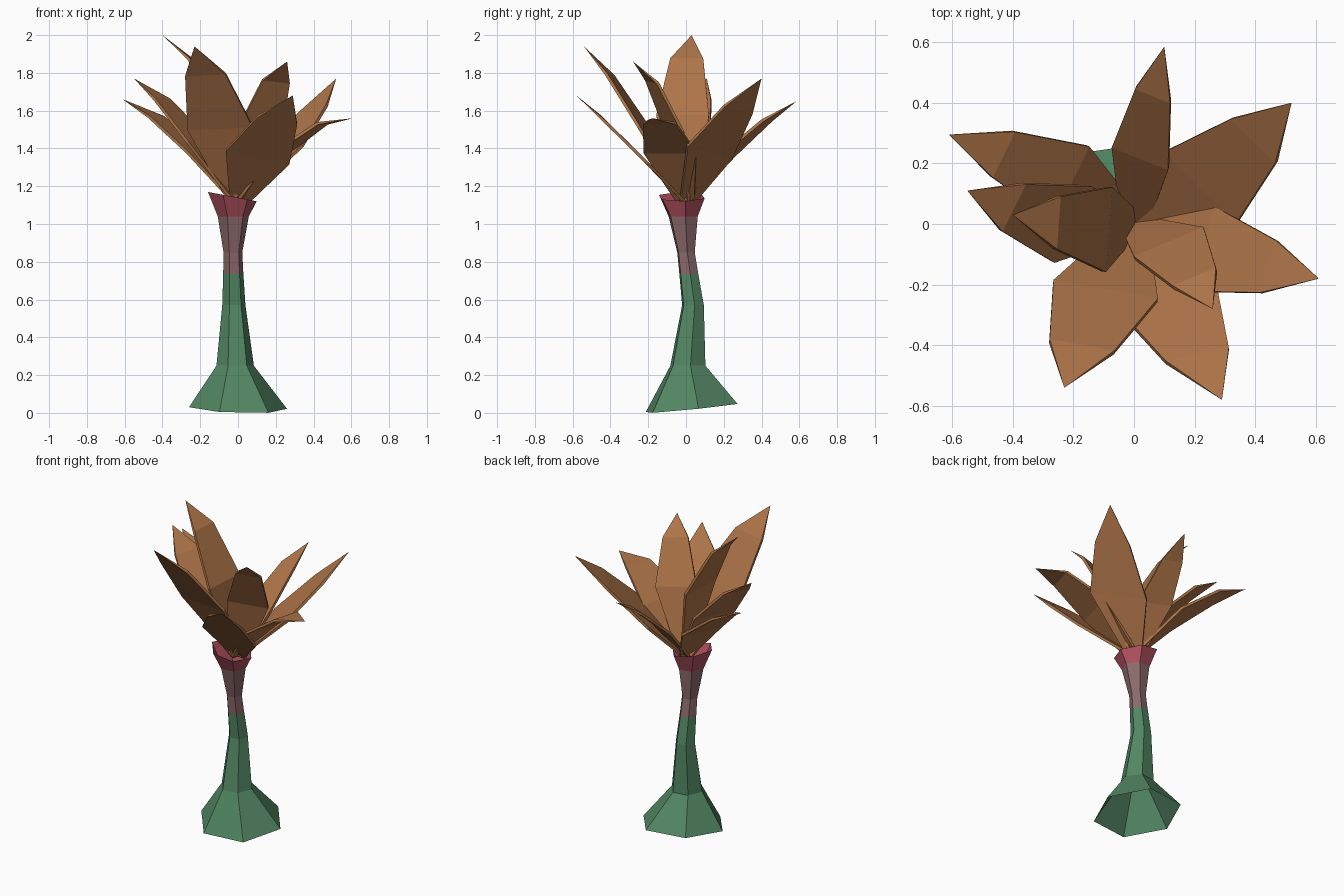
import bpy, math
from mathutils import Vector, Matrix

if "Cube" in bpy.data.objects:
    bpy.data.objects.remove(bpy.data.objects["Cube"])

def material(name, rgb):
    m = bpy.data.materials.new(name)
    m.diffuse_color = (*rgb, 1)
    m.use_nodes = True
    m.node_tree.nodes["Principled BSDF"].inputs["Base Color"].default_value = m.diffuse_color
    return m

green = material("leaf green", (0.085, 0.24, 0.125))
mauve = material("dusty mauve", (0.26, 0.14, 0.15))
pink = material("deep pink", (0.43, 0.08, 0.115))
brown = material("warm brown", (0.42, 0.175, 0.065))

def build(name, verts, faces, mats):
    me = bpy.data.meshes.new(name)
    me.from_pydata(verts, [], faces)
    me.flip_normals()
    for m in mats:
        me.materials.append(m)
    ob = bpy.data.objects.new(name, me)
    bpy.context.collection.objects.link(ob)
    return ob

# Stem: hexagonal rings (z, centre x, centre y, radius, slope x, slope y), open at both ends
SIDES = 6
rings = [(0.026, 0.0, 0.03, 0.262, -0.03, 0.1), (0.25, -0.015, 0.01, 0.1, 0, 0),
         (0.57, -0.022, 0.037, 0.062, 0, 0), (0.735, -0.025, 0.015, 0.054, 0, 0),
         (0.85, -0.027, 0.0, 0.05, 0, 0), (1.04, -0.025, -0.015, 0.083, 0, 0),
         (1.145, -0.03, -0.022, 0.13, -0.19, 0)]
verts = []
for z, cx, cy, r, sx, sy in rings:
    for i in range(SIDES):
        a = math.radians(8 + 60 * i)
        dx, dy = r * math.cos(a), r * math.sin(a)
        verts.append((cx + dx, cy + dy, z + sx * dx + sy * dy))
faces = [(k * SIDES + i, k * SIDES + (i + 1) % SIDES,
          (k + 1) * SIDES + (i + 1) % SIDES, (k + 1) * SIDES + i)
         for k in range(len(rings) - 1) for i in range(SIDES)]
stem = build("stem", verts, faces, [green, mauve, pink])
# Green below, mauve throat, pink rim
for p in stem.data.polygons:
    p.material_index = 0 if p.center.z < 0.73 else 1 if p.center.z < 1.04 else 2

# Petals: thin tapered blades bending outward to a pointed tip
def petal(name, tip, width, lift, yaw, tilt, shift):
    root = Vector((0, 0, 1.11))
    tip = Vector(tip)
    d = tip - root
    flat = Vector((d.x, d.y, 0)).normalized()
    side = Matrix.Rotation(math.radians(yaw), 3, 'Z') @ Vector((flat.y, -flat.x, 0))
    side = (side + Vector((0, 0, tilt))).normalized()
    normal = side.cross(d).normalized()
    up = Vector((0, 0, lift * d.z))
    shift = Vector((*shift, 0))
    stations = [(root, 0.09),
                (root + d * 0.41 + up + shift, width),
                (root + d * 0.75 + up + shift * 0.6, width * 0.62)]
    vs = []
    for c, w in stations:
        for s, n in ((-1, -1), (1, -1), (1, 1), (-1, 1)):
            vs.append(c + side * s * w / 2 + normal * n * 0.008)
    vs.append(tip)
    fs = [(3, 2, 1, 0)]
    for k in (0, 4):
        fs += [(k + i, k + (i + 1) % 4, k + 4 + (i + 1) % 4, k + 4 + i) for i in range(4)]
    fs += [(8 + i, 8 + (i + 1) % 4, 12) for i in range(4)]
    build(name, vs, fs, [brown])

petals = [  # tip, width, lift, yaw, tilt, sideways shift of the middle
    ((0.10, 0.585, 1.65), 0.20, 0.06, -12, 0, (-0.02, -0.02)),
    ((0.52, 0.40, 1.77), 0.34, 0.0, 8, 0.2, (0.01, -0.04)),
    ((0.61, -0.18, 1.56), 0.29, 0.19, 0, 0, (-0.02, -0.01)),
    ((0.29, -0.58, 1.68), 0.35, 0.02, -15, 0.2, (-0.015, 0)),
    ((-0.23, -0.54, 1.94), 0.35, 0.07, 13, -0.05, (0, 0)),
    ((-0.61, 0.295, 1.66), 0.27, 0.08, 0, 0, (0.04, 0.015)),
    ((-0.55, 0.11, 1.77), 0.28, 0.08, -15, 0, (0.02, -0.045)),
    ((-0.40, 0.03, 2.0), 0.28, 0.11, 0, 0, (0.075, -0.03)),
    ((0.26, -0.28, 1.86), 0.25, 0.11, -20, 0.1, (0.01, 0.05))]
for i, p in enumerate(petals):
    petal(f"petal_{i + 1}", *p)
